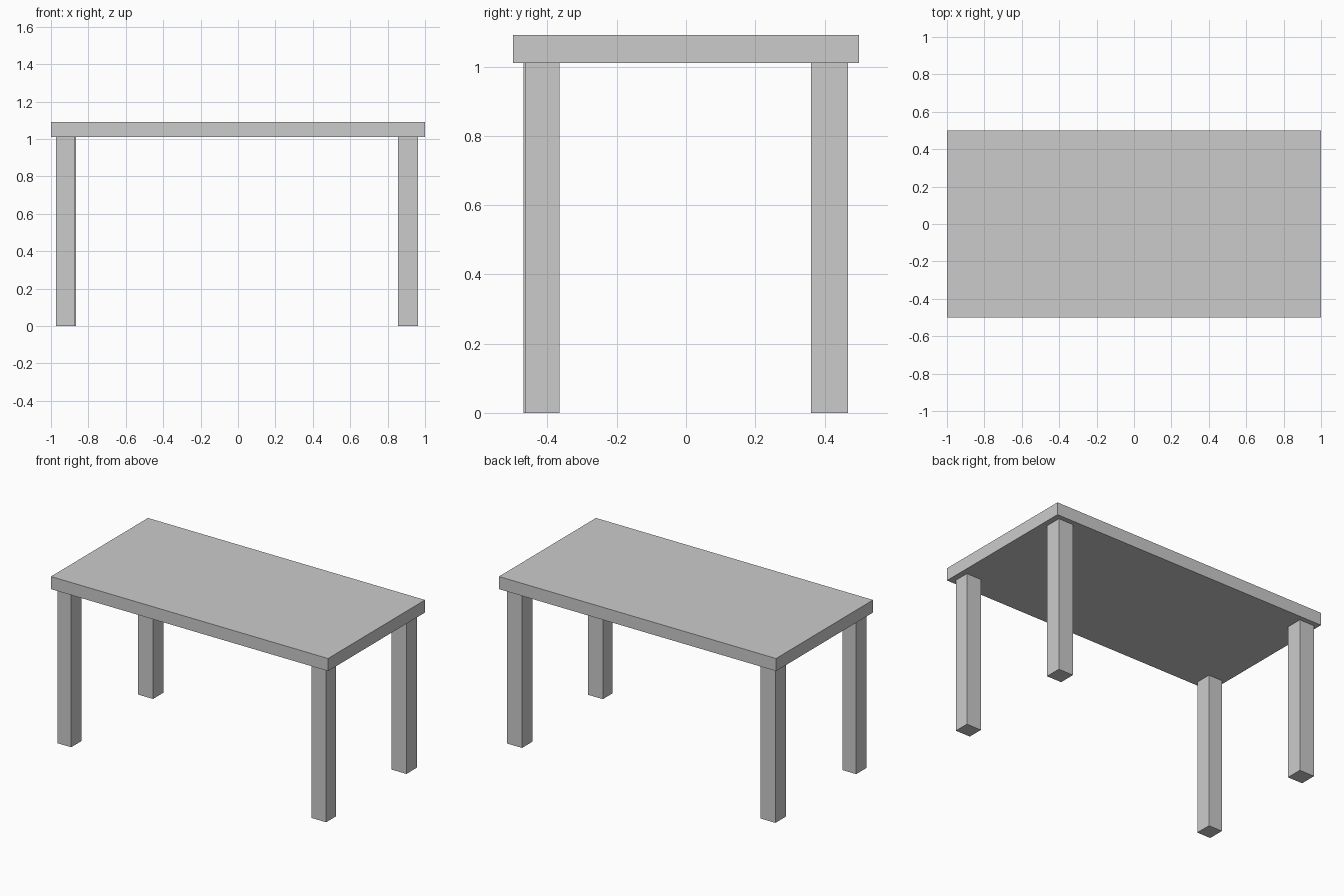
import bpy

# Remove the default cube
cube = bpy.data.objects.get("Cube")
if cube:
    bpy.data.objects.remove(cube, do_unlink=True)

# Single grey finish
grey = bpy.data.materials.new("plain_grey")
grey.use_nodes = True
colour = (0.6, 0.6, 0.6, 1)
grey.diffuse_color = colour
grey.node_tree.nodes["Principled BSDF"].inputs["Base Color"].default_value = colour


def box(name, x, y, z):
    """Box spanning the given (low, high) ranges."""
    spans = (x, y, z)
    bpy.ops.mesh.primitive_cube_add(size=1, location=[(a + b) / 2 for a, b in spans])
    obj = bpy.context.object
    obj.name = name
    obj.scale = [b - a for a, b in spans]
    bpy.ops.object.transform_apply(location=False, rotation=False, scale=True)
    obj.data.materials.append(grey)
    return obj


UNDERSIDE, TOP = 1.01, 1.092

# Table top
box("table_top", (-1, 1), (-0.5, 0.5), (UNDERSIDE, TOP))

# Four square legs, slightly uneven in section
legs = {
    "front_right_leg": ((-0.973, -0.875), (-0.47, -0.365)),
    "front_left_leg": ((0.856, 0.962), (-0.465, -0.365)),
    "back_right_leg": ((-0.973, -0.866), (0.361, 0.468)),
    "back_left_leg": ((0.856, 0.963), (0.361, 0.468)),
}
for name, (x, y) in legs.items():
    box(name, x, y, (0, UNDERSIDE))
